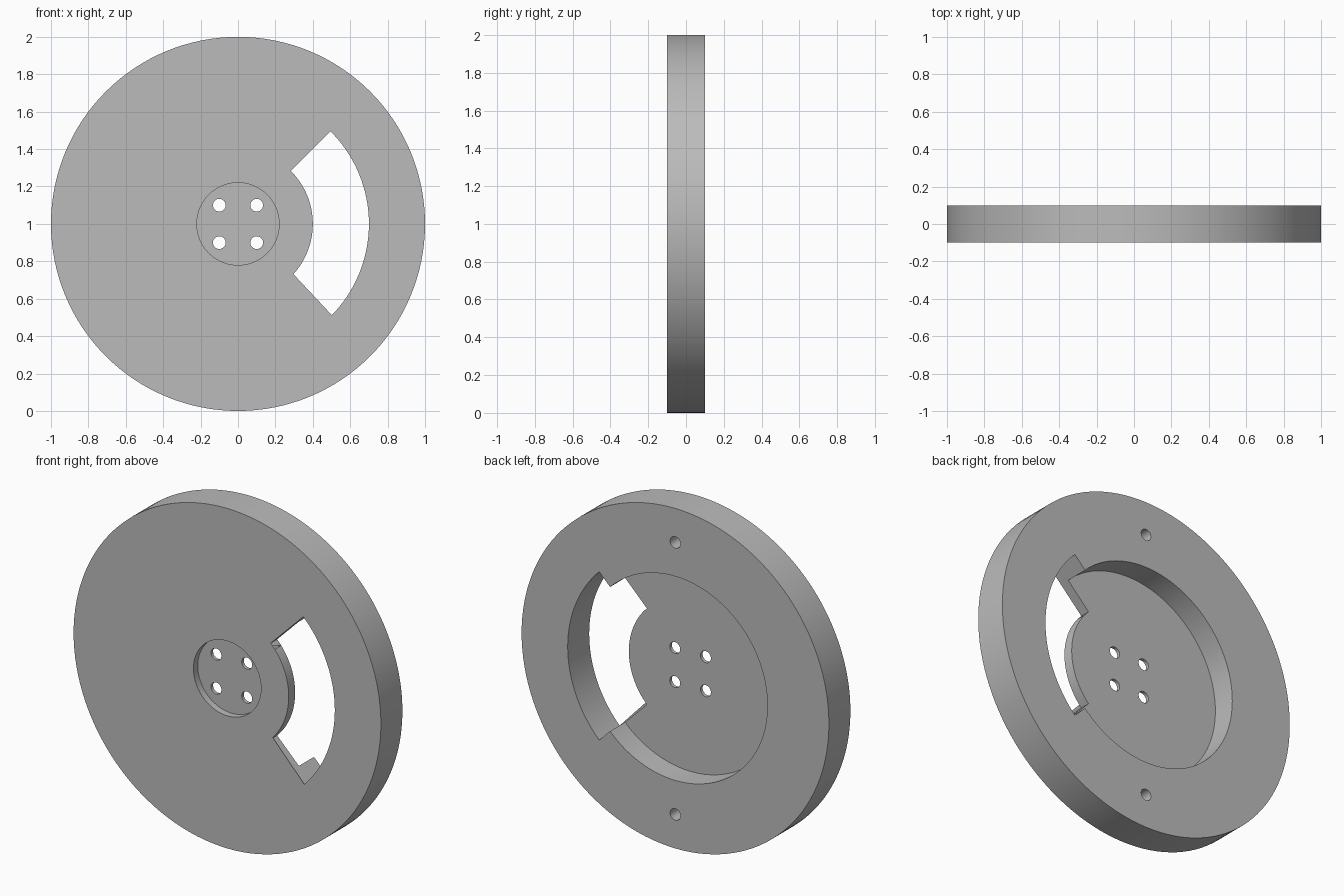
import bpy, bmesh, math
from mathutils import Matrix

cube = bpy.data.objects.get("Cube")
if cube:
    bpy.data.objects.remove(cube, do_unlink=True)

SEGMENTS = 128
THICK = 0.2
HALF = THICK / 2

grey = bpy.data.materials.new("grey")
grey.use_nodes = True
grey.diffuse_color = (0.5, 0.5, 0.5, 1)
grey.node_tree.nodes["Principled BSDF"].inputs["Base Color"].default_value = grey.diffuse_color


def make_object(name, bm):
    bmesh.ops.recalc_face_normals(bm, faces=bm.faces)
    mesh = bpy.data.meshes.new(name)
    bm.to_mesh(mesh)
    bm.free()
    mesh.materials.append(grey)
    obj = bpy.data.objects.new(name, mesh)
    obj.location.z = 1
    bpy.context.collection.objects.link(obj)
    return obj


def lathe(name, profile):
    """Spin (radius, y) points about the y axis."""
    bm = bmesh.new()
    verts = [bm.verts.new((r, y, 0)) for r, y in profile]
    edges = [bm.edges.new(pair) for pair in zip(verts, verts[1:])]
    bmesh.ops.spin(bm, geom=verts + edges, cent=(0, 0, 0), axis=(0, 1, 0),
                   angle=math.tau, steps=SEGMENTS)
    bmesh.ops.remove_doubles(bm, verts=bm.verts, dist=1e-5)
    return make_object(name, bm)


def window_cutter(inner, outer, half_angle, steps=32):
    """Ring sector extruded through the whole disc."""
    bm = bmesh.new()
    angles = [half_angle * (2 * i / steps - 1) for i in range(steps + 1)]
    outline = [(outer, a) for a in angles] + [(inner, a) for a in reversed(angles)]
    face = bm.faces.new([bm.verts.new((r * math.cos(a), -THICK, r * math.sin(a)))
                         for r, a in outline])
    grown = bmesh.ops.extrude_face_region(bm, geom=[face])["geom"]
    bmesh.ops.translate(bm, vec=(0, 2 * THICK, 0),
                        verts=[v for v in grown if isinstance(v, bmesh.types.BMVert)])
    return make_object("window_cutter", bm)


def hole_cutter(x, z, y, depth, radius=0.034):
    bm = bmesh.new()
    turn = Matrix.Translation((x, y, z)) @ Matrix.Rotation(math.pi / 2, 4, "X")
    bmesh.ops.create_cone(bm, cap_ends=True, segments=32, radius1=radius,
                          radius2=radius, depth=depth, matrix=turn)
    return make_object("hole_cutter", bm)


# Disc with a shallow front hub recess and a deep back recess
disc = lathe("wheel_disc", [
    (0, -0.06), (0.22, -0.06), (0.22, -HALF), (1, -HALF),
    (1, HALF), (0.6, HALF), (0.6, -0.04), (0, -0.04)])

# Side window, four hub holes and two blind holes in the back rim
cutters = [window_cutter(0.4, 0.7, math.pi / 4)]
cutters += [hole_cutter(x, z, 0, 2 * THICK) for x in (-0.1, 0.1) for z in (-0.1, 0.1)]
cutters += [hole_cutter(0, z, HALF, THICK) for z in (-0.8, 0.8)]

bpy.ops.object.select_all(action="DESELECT")
bpy.context.view_layer.objects.active = disc
disc.select_set(True)
for cutter in cutters:
    cutter.hide_render = True
    cut = disc.modifiers.new("cut", "BOOLEAN")
    cut.operation = "DIFFERENCE"
    cut.solver = "EXACT"
    cut.object = cutter
    bpy.ops.object.modifier_apply(modifier=cut.name)
for cutter in cutters:
    bpy.data.objects.remove(cutter, do_unlink=True)

bpy.ops.object.shade_smooth_by_angle(angle=math.radians(30))
